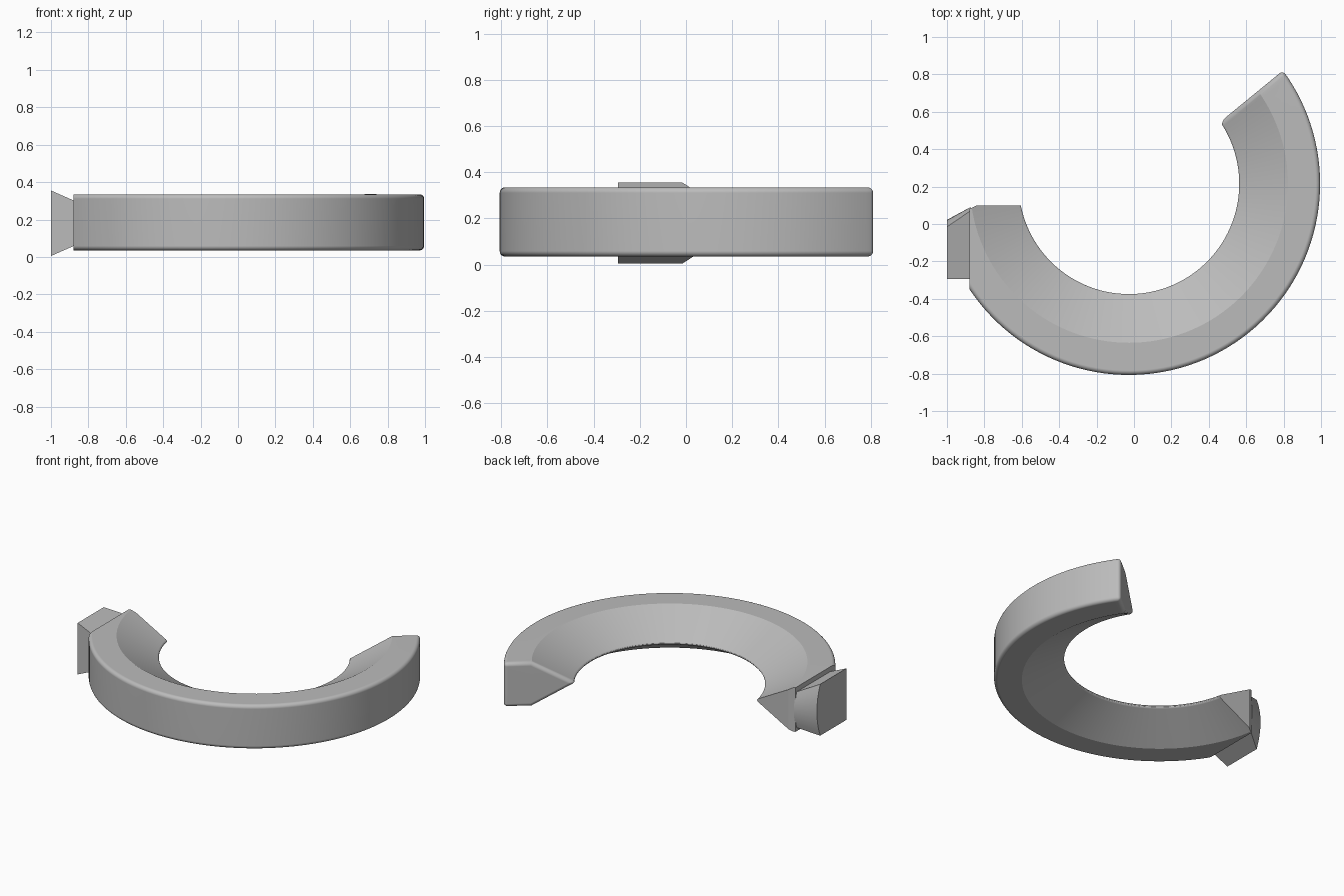
import bpy, bmesh, math
from mathutils import Vector

cube = bpy.data.objects.get("Cube")
if cube:
    bpy.data.objects.remove(cube)

# Single plain material
grey = bpy.data.materials.new("plain_grey")
grey.use_nodes = True
colour = (0.5, 0.5, 0.5, 1)
grey.diffuse_color = colour
grey.node_tree.nodes["Principled BSDF"].inputs["Base Color"].default_value = colour


def finish(bm, name, angle):
    bmesh.ops.recalc_face_normals(bm, faces=bm.faces)
    mesh = bpy.data.meshes.new(name)
    bm.to_mesh(mesh)
    bm.free()
    mesh.materials.append(grey)
    obj = bpy.data.objects.new(name, mesh)
    bpy.context.collection.objects.link(obj)
    bpy.ops.object.select_all(action='DESELECT')
    obj.select_set(True)
    bpy.context.view_layer.objects.active = obj
    bpy.ops.object.shade_smooth_by_angle(angle=math.radians(angle))
    weighted = obj.modifiers.new("even_shading", 'WEIGHTED_NORMAL')
    weighted.keep_sharp = True
    return obj


# Open ring: a wedge profile swept around the centre to a slanted end
CENTRE = Vector((-0.027, 0.215, 0))
LOW, HIGH = 0.035, 0.335
MID = (LOW + HIGH) / 2
profile = [(1.022, LOW), (1.022, HIGH), (0.85, HIGH), (0.577, MID), (0.85, LOW)]
STEPS = 90
START = math.radians(165)

bm = bmesh.new()
sections = []
for i in range(STEPS + 1):
    row = []
    for r, z in profile:
        end = math.radians(399.3) - math.asin(0.053 / r)
        a = START + (end - START) * i / STEPS
        row.append(bm.verts.new(CENTRE + Vector((r * math.cos(a), r * math.sin(a), z))))
    sections.append(row)
count = len(profile)
rims = (0, 1, 3)
for a, b in zip(sections, sections[1:]):
    for j in range(count):
        k = (j + 1) % count
        bm.faces.new((a[j], a[k], b[k], b[j]))
end_cap = bm.faces.new(sections[-1])
bmesh.ops.recalc_face_normals(bm, faces=bm.faces)

# Round the outer rims, the inner rim and the free end
round_edges = list(end_cap.edges)
for a, b in zip(sections, sections[1:]):
    round_edges += [bm.edges.get((a[j], b[j])) for j in rims]
bmesh.ops.bevel(bm, geom=round_edges, offset=0.024, segments=5, profile=0.5,
                affect='EDGES', clamp_overlap=False)

# Trim the other end flat, with a flat seat for the block
for point, normal in (((0, 0.1, 0), (0, 1, 0)),
                      ((-0.88, 0, 0), (-1, 0, 0)),
                      ((-0.88, 0.08, 0), (-0.45, 0.9, 0))):
    point, normal = Vector(point), Vector(normal)
    if normal.x == 0:
        # Only the left arm is trimmed by this plane
        geom_faces = [f for f in bm.faces if f.calc_center_median().x < CENTRE.x]
    else:
        geom_faces = [f for f in bm.faces if f.calc_center_median().x < -0.4]
    geom = set(geom_faces)
    for f in geom_faces:
        geom.update(f.edges)
        geom.update(f.verts)
    cut = bmesh.ops.bisect_plane(bm, geom=list(geom), plane_co=point,
                                 plane_no=normal, clear_outer=True)
    edges = [e for e in cut["geom_cut"] if isinstance(e, bmesh.types.BMEdge)]
    bmesh.ops.holes_fill(bm, edges=[e for e in edges if e.is_boundary], sides=0)
finish(bm, "open_ring", 26)


# Flared end block: two sections with a bulged back edge
def block_section(bm, x, front, back, bulge, half):
    points = [(front, half), (front, -half)]
    for i in range(9):
        t = i / 4 - 1
        points.append((back + bulge * (1 - t * t), half * t))
    return [bm.verts.new((x, y, MID - 0.005 + z)) for y, z in points]


bm = bmesh.new()
outer = block_section(bm, -1.0, -0.295, -0.015, 0.037, 0.175)
inner = block_section(bm, -0.875, -0.295, 0.07, 0.02, 0.12)
bm.faces.new(outer)
bm.faces.new(inner)
for i in range(len(outer)):
    k = (i + 1) % len(outer)
    bm.faces.new((outer[i], outer[k], inner[k], inner[i]))
finish(bm, "end_block", 20)
